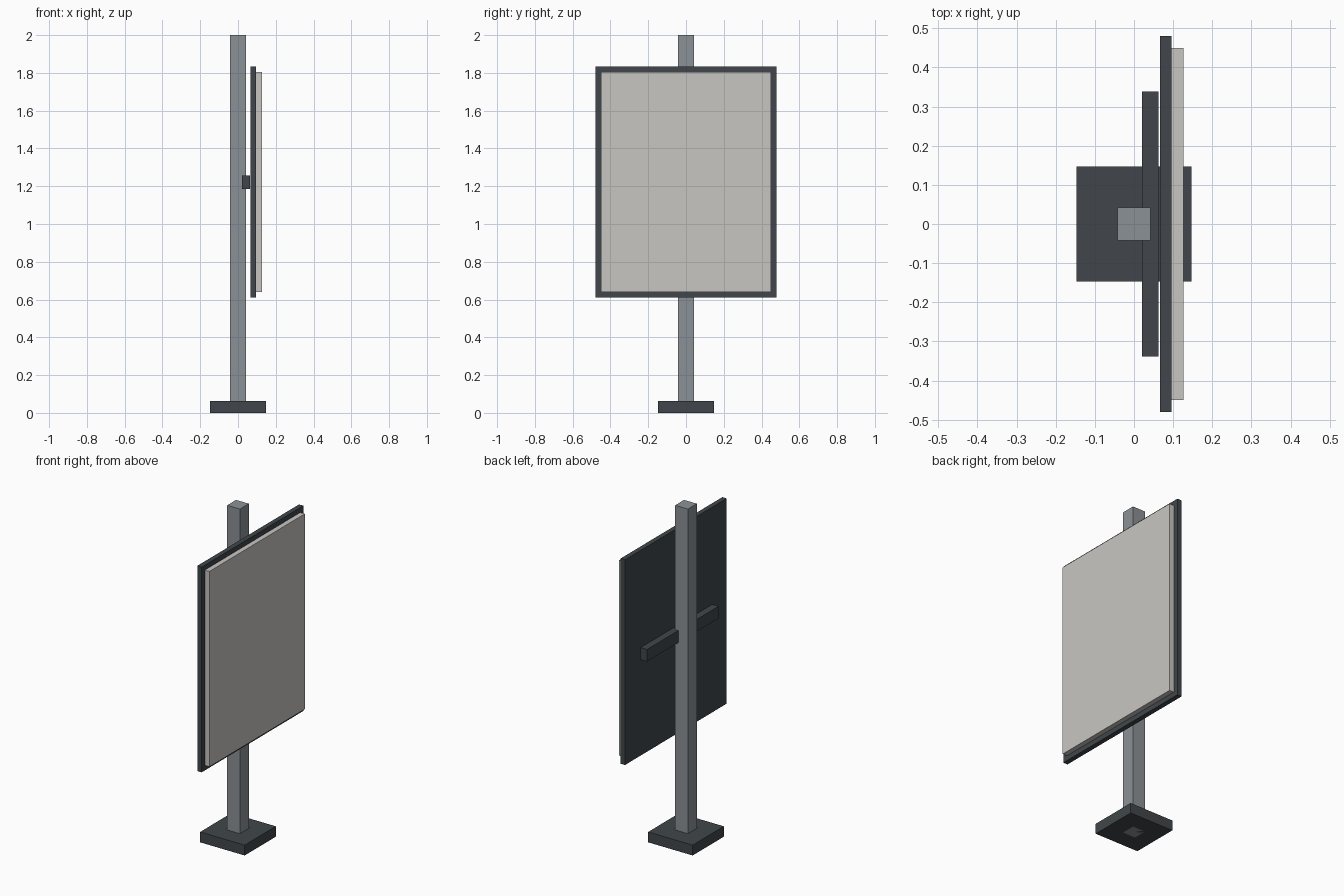
import bpy
from mathutils import Vector

cube = bpy.data.objects.get("Cube")
if cube:
    bpy.data.objects.remove(cube, do_unlink=True)


def material(name, rgb):
    mat = bpy.data.materials.new(name)
    mat.use_nodes = True
    mat.diffuse_color = (*rgb, 1)
    mat.node_tree.nodes["Principled BSDF"].inputs["Base Color"].default_value = (*rgb, 1)
    return mat


def box(name, low, high, mat):
    """Flat-faced box between two opposite corners."""
    low, high = Vector(low), Vector(high)
    bpy.ops.mesh.primitive_cube_add(size=1, location=(low + high) / 2)
    obj = bpy.context.object
    obj.name = name
    obj.scale = high - low
    bpy.ops.object.transform_apply(location=False, rotation=False, scale=True)
    obj.data.materials.append(mat)
    return obj


dark = material("dark slate metal", (0.052, 0.062, 0.070))
steel = material("grey steel", (0.26, 0.285, 0.305))
cream = material("warm off white", (0.58, 0.567, 0.54))

# Stand: base plate and square post running through it
box("base_plate", (-0.147, -0.147, 0), (0.147, 0.147, 0.062), dark)
box("post", (-0.042, -0.042, 0), (0.042, 0.042, 2), steel)

# Bracket bar that carries the board
box("bracket_bar", (0.021, -0.338, 1.186), (0.063, 0.338, 1.258), dark)

# Board: dark backing with a lighter face panel in front
box("board_backing", (0.067, -0.48, 0.61), (0.096, 0.48, 1.835), dark)
box("face_panel", (0.096, -0.45, 0.64), (0.126, 0.45, 1.806), cream)
